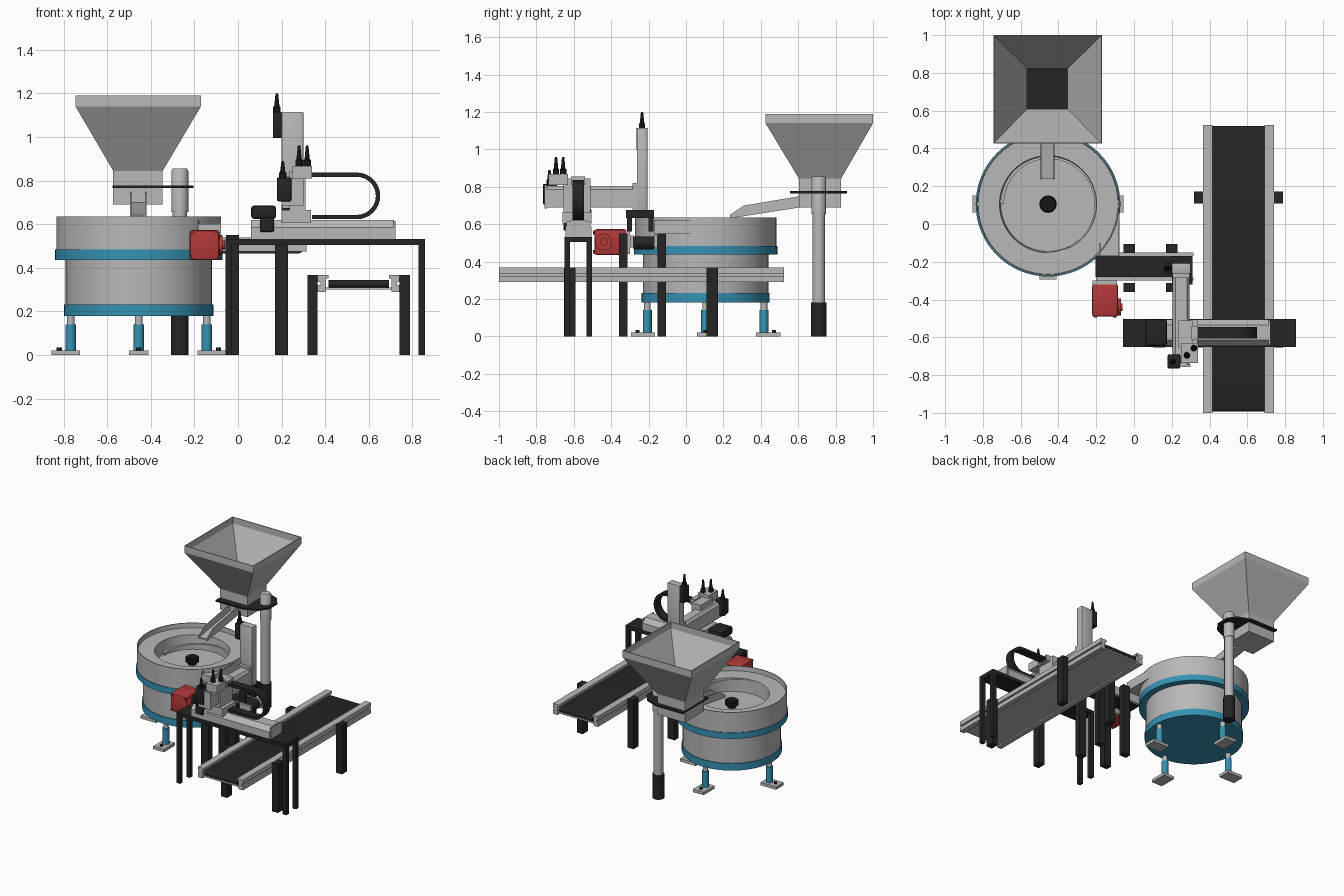
import bpy, bmesh, math
from mathutils import Vector

if "Cube" in bpy.data.objects:
    bpy.data.objects.remove(bpy.data.objects["Cube"])

def material(name, rgb):
    m = bpy.data.materials.new(name)
    m.diffuse_color = (*rgb, 1)
    m.use_nodes = True
    m.node_tree.nodes["Principled BSDF"].inputs["Base Color"].default_value = m.diffuse_color
    return m

GRAY = material("light steel", (0.48, 0.48, 0.48))
BLACK = material("matte black", (0.018, 0.018, 0.018))
DARK = material("deep black", (0.008, 0.008, 0.008))
BLUE = material("machine blue", (0.035, 0.29, 0.45))
RED = material("motor red", (0.45, 0.04, 0.04))

def finish(bm, name, mat, smooth=True):
    bmesh.ops.recalc_face_normals(bm, faces=bm.faces)
    me = bpy.data.meshes.new(name)
    bm.to_mesh(me)
    bm.free()
    me.materials.append(mat)
    if smooth:
        me.shade_smooth()
        me.set_sharp_from_angle(angle=math.radians(35))
    ob = bpy.data.objects.new(name, me)
    bpy.context.collection.objects.link(ob)
    return ob

def box(name, x0, x1, y0, y1, z0, z1, mat, bevel=0):
    bm = bmesh.new()
    bmesh.ops.create_cube(bm, size=1)
    for v in bm.verts:
        v.co = ((x0 + x1) / 2 + v.co.x * (x1 - x0), (y0 + y1) / 2 + v.co.y * (y1 - y0),
                (z0 + z1) / 2 + v.co.z * (z1 - z0))
    if bevel:
        bmesh.ops.bevel(bm, geom=bm.edges[:], offset=bevel, segments=2, affect='EDGES', profile=0.5)
    return finish(bm, name, mat, bool(bevel))

def place(axis, a, b, t):
    return {'x': (t, a, b), 'y': (a, t, b), 'z': (a, b, t)}[axis]

def prism(name, pts, axis, lo, hi, mat):
    """Extrude a 2D outline along an axis."""
    bm = bmesh.new()
    ends = [[bm.verts.new(place(axis, a, b, t)) for a, b in pts] for t in (lo, hi)]
    n = len(pts)
    for e in ends:
        bm.faces.new(e)
    for i in range(n):
        j = (i + 1) % n
        bm.faces.new((ends[0][i], ends[0][j], ends[1][j], ends[1][i]))
    return finish(bm, name, mat)

def lathe(name, c, profile, mat, axis='z', n=24):
    """Spin (radius, position) pairs around an axis; c is the 2D centre."""
    bm = bmesh.new()
    rings = []
    for r, t in profile:
        if r == 0:
            rings.append([bm.verts.new(place(axis, c[0], c[1], t))] * n)
        else:
            rings.append([bm.verts.new(place(axis, c[0] + r * math.cos(k * math.tau / n),
                                             c[1] + r * math.sin(k * math.tau / n), t)) for k in range(n)])
    for p, q in zip(rings, rings[1:]):
        for i in range(n):
            j = (i + 1) % n
            bm.faces.new(list(dict.fromkeys((p[i], p[j], q[j], q[i]))))
    return finish(bm, name, mat)

def cyl(name, c, r, lo, hi, mat, axis='z', n=24):
    return lathe(name, c, [(0, lo), (r, lo), (r, hi), (0, hi)], mat, axis, n)

def arc(cx, cz, r, a0, a1, n=16):
    return [(cx + r * math.cos(math.radians(a0 + (a1 - a0) * i / n)),
             cz + r * math.sin(math.radians(a0 + (a1 - a0) * i / n))) for i in range(n + 1)]

def plug(name, x, y, z0, z1):
    h = z1 - z0
    lathe(name, (x, y), [(0, z0), (0.017, z0), (0.017, z0 + h * .3), (0.012, z0 + h * .35),
                         (0.006, z1), (0, z1)], DARK, n=12)

# --- vibratory bowl ---
BX, BY = -0.455, 0.105
C = (BX, BY)
cyl("bowl_base", C, 0.335, 0.20, 0.46, GRAY, n=64)
cyl("base_blue_band", C, 0.342, 0.18, 0.232, BLUE, n=64)
lathe("bowl", C, [(0, 0.47), (0.378, 0.47), (0.378, 0.635), (0.372, 0.635), (0.370, 0.60),
                  (0.257, 0.60), (0.25, 0.50), (0, 0.50)], GRAY, n=64)
cyl("bowl_blue_band", C, 0.383, 0.437, 0.483, BLUE, n=64)
lathe("centre_knob", C, [(0, 0.50), (0.03, 0.50), (0.03, 0.52), (0.046, 0.52), (0.046, 0.55),
                         (0.04, 0.555), (0, 0.555)], DARK)
# spiral ledge climbing the inside of the bowl
bm = bmesh.new()
prev = None
for i in range(61):
    a, z = math.radians(180 - 270 * i / 60), 0.52 + 0.08 * i / 60
    w = 0.233 + 0.02 * i / 60
    cur = [bm.verts.new((BX + r * math.cos(a), BY + r * math.sin(a), h))
           for r, h in ((0.257, z), (w, z), (w, 0.50))]
    if prev:
        for k in range(2):
            bm.faces.new((prev[k], prev[k + 1], cur[k + 1], cur[k]))
    prev = cur
finish(bm, "spiral_track", GRAY)
# tangent outlet channel
box("outlet_floor", -0.18, -0.078, -0.17, 0.10, 0.55, 0.602, GRAY)
box("outlet_outer_wall", -0.084, -0.078, -0.17, 0.12, 0.55, 0.62, GRAY)
box("outlet_inner_wall", -0.184, -0.178, -0.17, -0.10, 0.55, 0.62, GRAY)
# legs with clamp feet
for i in range(4):
    dx, dy = ((1, 0), (0, 1), (-1, 0), (0, -1))[i]
    p = (BX + 0.312 * dx, BY + 0.312 * dy)
    m = Vector((BX + 0.335 * dx, BY + 0.335 * dy))
    hx, hy = (0.065, 0.045) if dx else (0.045, 0.065)
    box(f"foot_plate_{i}", m.x - hx, m.x + hx, m.y - hy, m.y + hy, 0, 0.022, GRAY)
    cyl(f"foot_bolt_{i}", (BX + 0.365 * dx, BY + 0.365 * dy), 0.012, 0.02, 0.034, BLACK, n=6)
    cyl(f"leg_sleeve_{i}", p, 0.024, 0.022, 0.14, BLUE)
    cyl(f"leg_rod_{i}", p, 0.018, 0.13, 0.20, GRAY)

# --- hopper ---
def rect(x0, x1, y0, y1, z):
    return [(x0, y0, z), (x1, y0, z), (x1, y1, z), (x0, y1, z)]
def ring(big, inset, z):
    x0, x1, y0, y1 = (-0.745, -0.17, 0.425, 1.0) if big else (-0.572, -0.345, 0.603, 0.83)
    return rect(x0 + inset, x1 - inset, y0 + inset, y1 - inset, z)
bm = bmesh.new()
loops = [[bm.verts.new(p) for p in ring(*s)] for s in (
    (0, 0, 0.69), (0, 0, 0.845), (1, 0, 1.14), (1, 0, 1.19),
    (1, .006, 1.19), (1, .006, 1.142), (0, .006, 0.848), (0, .006, 0.74))]
bm.faces.new(loops[0])
bm.faces.new(loops[-1])
for p, q in zip(loops, loops[1:]):
    for i in range(4):
        j = (i + 1) % 4
        bm.faces.new((p[i], p[j], q[j], q[i]))
finish(bm, "hopper", GRAY, False)
box("hopper_clamp_plate", -0.575, -0.345, 0.555, 0.86, 0.765, 0.777, BLACK)
prism("post_clamp_plate", [(-0.35, 0.555), (-0.25, 0.60), (-0.205, 0.66), (-0.205, 0.76),
                           (-0.25, 0.82), (-0.35, 0.86)], 'z', 0.765, 0.777, BLACK)
# chute into the bowl
prism("chute_floor", [(0.61, 0.69), (0.61, 0.70), (0.24, 0.642), (0.24, 0.632)], 'x', -0.495, -0.42, GRAY)
for i, x in enumerate((-0.495, -0.426)):
    prism(f"chute_side_{i}", [(0.61, 0.69), (0.61, 0.75), (0.31, 0.70), (0.235, 0.65), (0.235, 0.632)],
          'x', x, x + 0.006, GRAY)
# post
P = (-0.267, 0.71)
cyl("post_socket", P, 0.041, 0, 0.18, BLACK)
cyl("post", P, 0.034, 0.17, 0.70, GRAY)
lathe("post_sleeve", P, [(0, 0.655), (0.039, 0.655), (0.039, 0.845), (0.032, 0.855), (0, 0.855)], GRAY)

# --- transfer belt ---
prism("transfer_belt", arc(-0.17, 0.50, 0.035, 90, 270) + arc(0.27, 0.50, 0.035, -90, 90),
      'y', -0.28, -0.17, BLACK)
for i, y in enumerate((-0.30, -0.17)):
    box(f"transfer_rail_{i}", -0.20, 0.315, y, y + 0.018, 0.475, 0.54, GRAY)
for x in (-0.025, 0.20):
    for y in (-0.336, -0.13):
        box("transfer_leg", x - 0.03, x + 0.03, y - 0.023, y + 0.023, 0, 0.55, BLACK)
# red gear motor
box("motor_flange", -0.22, -0.09, -0.325, -0.30, 0.44, 0.565, GRAY)
box("gear_motor", -0.222, -0.085, -0.49, -0.318, 0.435, 0.573, RED, 0.012)
cyl("motor_cap", (-0.44, 0.505), 0.045, -0.09, -0.07, RED, 'x')
cyl("motor_shaft", (-0.44, 0.505), 0.02, -0.075, -0.06, RED, 'x')
for x in (-0.205, -0.102):
    for z in (0.452, 0.556):
        cyl("motor_bolt", (x, z), 0.01, -0.496, -0.488, RED, 'y', 8)

# --- main conveyor ---
prism("conveyor_belt", arc(-0.975, 0.327, 0.018, 270, 90, 8) + arc(0.50, 0.327, 0.018, 90, -90, 8),
      'x', 0.415, 0.692, BLACK)
box("conveyor_pan", 0.40, 0.705, -0.99, 0.515, 0.30, 0.311, GRAY)
for s in (-1, 1):
    c = 0.5535
    prism("conveyor_rail", [(c + s * d, z) for d, z in (
        (0.138, 0.352), (0.138, 0.368), (0.188, 0.368), (0.188, 0.335), (0.176, 0.335), (0.176, 0.322),
        (0.188, 0.322), (0.188, 0.29), (0.15, 0.29), (0.15, 0.352))], 'y', -1.0, 0.525, GRAY)
    for y in (-0.622, 0.14):
        x = c + s * 0.212
        box("conveyor_leg", x - 0.024, x + 0.024, y - 0.031, y + 0.031, 0, 0.368, BLACK)

# --- gantry table ---
box("table_top", -0.057, 0.857, -0.65, -0.503, 0.505, 0.532, BLACK)
for x in (-0.042, 0.842):
    for y in (-0.635, -0.518):
        box("table_leg", x - 0.015, x + 0.015, y - 0.015, y + 0.015, 0, 0.51, BLACK)
# horizontal axis with chamfered back
prism("long_axis", [(-0.645, 0.53), (-0.505, 0.53), (-0.505, 0.585), (-0.535, 0.62), (-0.615, 0.62),
                    (-0.645, 0.585)], 'x', 0.06, 0.715, GRAY)
box("axis_end_plate", 0.713, 0.722, -0.64, -0.51, 0.532, 0.615, GRAY)
box("axis_motor", 0.06, 0.175, -0.645, -0.505, 0.625, 0.685, BLACK, 0.012)
box("axis_motor_neck", 0.10, 0.165, -0.655, -0.51, 0.565, 0.63, BLACK, 0.006)
# cable chain loop
prism("cable_chain", [(0.33, 0.837)] + arc(0.545, 0.73, 0.107, 90, -90) + [(0.34, 0.623), (0.34, 0.643)]
      + arc(0.545, 0.73, 0.087, -90, 90) + [(0.33, 0.817)], 'y', -0.606, -0.546, BLACK)
# carriage
box("carriage_base", 0.20, 0.335, -0.66, -0.505, 0.605, 0.665, GRAY)
box("carriage_body", 0.235, 0.31, -0.655, -0.51, 0.66, 0.845, GRAY)
box("chain_bracket", 0.305, 0.34, -0.615, -0.54, 0.81, 0.855, GRAY)
# cross axis
prism("cross_axis", [(0.205, 0.69), (0.295, 0.69), (0.295, 0.785), (0.28, 0.805), (0.22, 0.805),
                     (0.205, 0.785)], 'y', -0.745, -0.28, GRAY)
box("cross_axis_end", 0.20, 0.30, -0.757, -0.743, 0.685, 0.81, GRAY)
box("plug_block", 0.25, 0.34, -0.735, -0.63, 0.81, 0.868, GRAY)
plug("plug_a", 0.28, -0.695, 0.865, 0.96)
plug("plug_b", 0.317, -0.657, 0.865, 0.96)
box("cross_motor", 0.178, 0.245, -0.765, -0.69, 0.705, 0.815, BLACK, 0.008)
plug("cross_motor_plug", 0.205, -0.73, 0.812, 0.89)
# vertical axis
box("column_mount", 0.205, 0.295, -0.285, -0.255, 0.67, 0.82, GRAY)
box("vertical_axis", 0.20, 0.30, -0.262, -0.207, 0.64, 1.115, GRAY, 0.004)
box("vertical_motor", 0.16, 0.20, -0.265, -0.205, 0.995, 1.115, BLACK, 0.005)
plug("vertical_motor_plug", 0.178, -0.235, 1.11, 1.20)
# gripper
box("gripper_body", 0.20, 0.31, -0.32, -0.17, 0.632, 0.675, BLACK)
for y in (-0.315, -0.20):
    box("gripper_finger", 0.23, 0.28, y, y + 0.025, 0.56, 0.64, BLACK)
